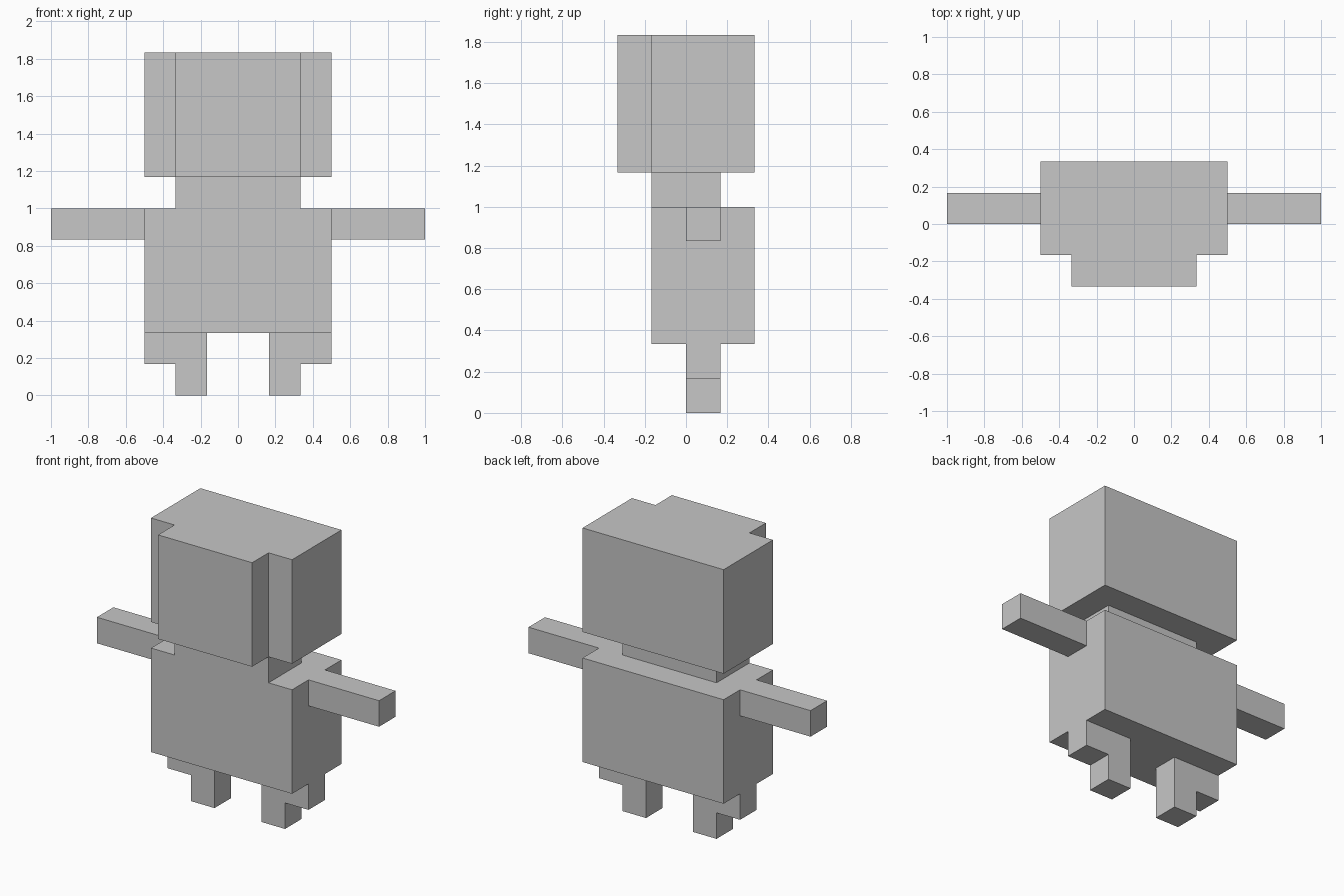
import bpy
import bmesh
from mathutils import Vector

U = 1 / 6  # one block

cube = bpy.data.objects.get("Cube")
if cube:
    bpy.data.objects.remove(cube, do_unlink=True)

grey = bpy.data.materials.new("light grey")
grey.use_nodes = True
colour = (0.57, 0.57, 0.57, 1)
grey.diffuse_color = colour
grey.node_tree.nodes["Principled BSDF"].inputs["Base Color"].default_value = colour


def prism(name, outline, axis, low, high):
    """Extrude a flat outline, given in blocks, along y or z from low to high."""
    bm = bmesh.new()
    if axis == "z":
        points = [Vector((a, b, low)) for a, b in outline]
        move = Vector((0, 0, high - low))
    else:
        points = [Vector((a, low, b)) for a, b in outline]
        move = Vector((0, high - low, 0))
    base = bm.faces.new([bm.verts.new(p * U) for p in points])
    top = bmesh.ops.extrude_face_region(bm, geom=[base], use_keep_orig=True)["geom"]
    bmesh.ops.translate(bm, vec=move * U,
                        verts=[v for v in top if isinstance(v, bmesh.types.BMVert)])
    bmesh.ops.recalc_face_normals(bm, faces=bm.faces)
    mesh = bpy.data.meshes.new(name)
    bm.to_mesh(mesh)
    bm.free()
    mesh.materials.append(grey)
    obj = bpy.data.objects.new(name, mesh)
    bpy.context.collection.objects.link(obj)


def rect(x0, x1, y0, y1):
    return [(x0, y0), (x1, y0), (x1, y1), (x0, y1)]


# Head with the face block standing forward
head_outline = [(-3, 2), (-3, -1), (-2, -1), (-2, -2),
                (2, -2), (2, -1), (3, -1), (3, 2)]
prism("head", head_outline, "z", 7, 11)

# Neck and body
prism("neck", rect(-2, 2, -1, 1), "z", 6, 7)
prism("body", rect(-3, 3, -1, 2), "z", 2, 6)

# Arms, and legs with a stepped hip on the outer side
leg_outline = [(1, 0), (2, 0), (2, 1), (3, 1), (3, 2), (1, 2)]
for side, s in (("left", 1), ("right", -1)):
    prism(side + "_arm", rect(3 * s, 6 * s, 0, 1), "z", 5, 6)
    prism(side + "_leg", [(s * x, z) for x, z in leg_outline], "y", 0, 1)
